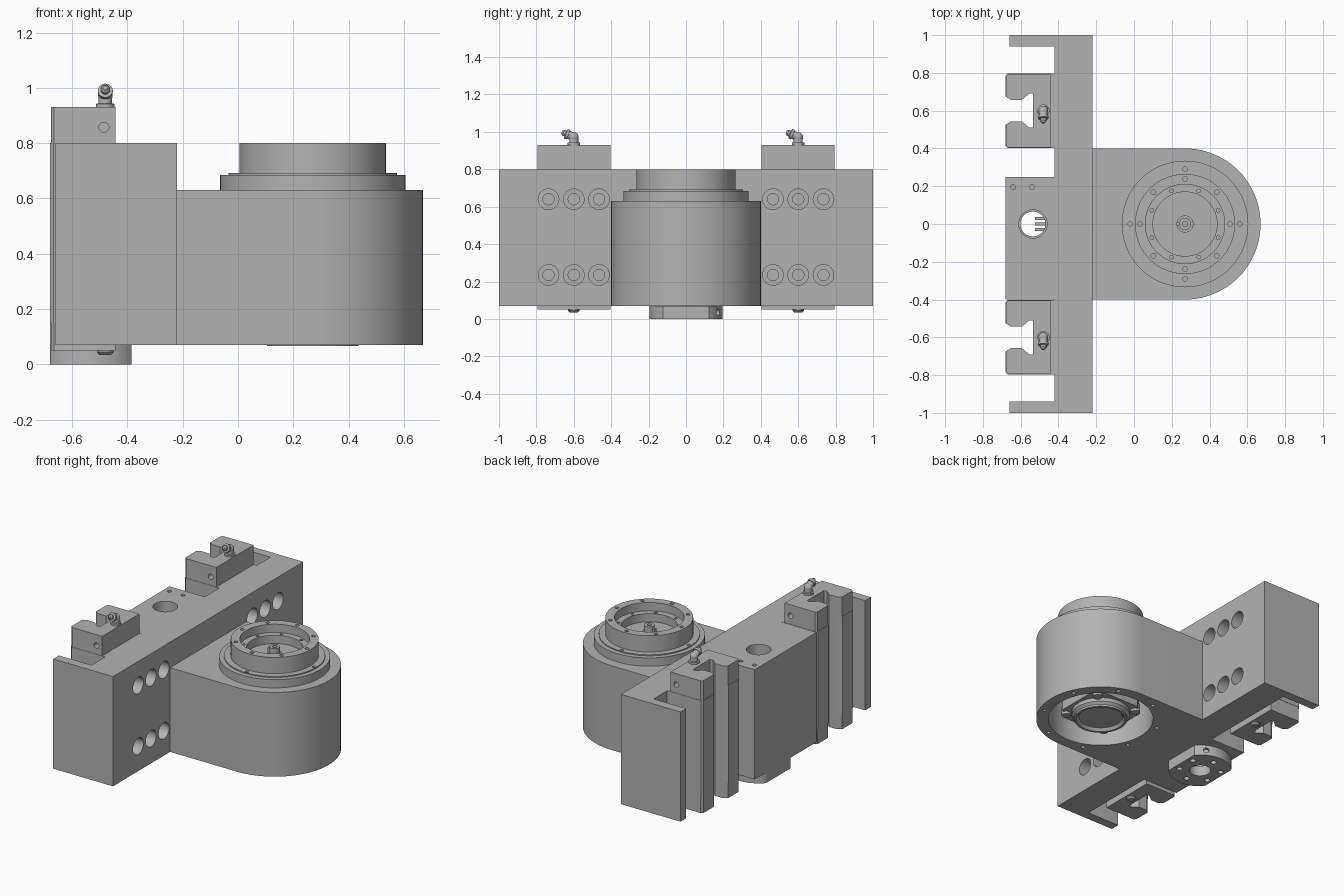
import bpy, bmesh
from math import sin, cos, pi, radians
from mathutils import Matrix, Vector

cube = bpy.data.objects.get("Cube")
if cube:
    bpy.data.objects.remove(cube)

grey = bpy.data.materials.new("machined_grey")
grey.use_nodes = True
colour = (0.45, 0.45, 0.45, 1)
grey.diffuse_color = colour
grey.node_tree.nodes["Principled BSDF"].inputs["Base Color"].default_value = colour


def prism(bm, outline, z0, z1):
    """Extrude an x, y outline between two heights."""
    low = [bm.verts.new((x, y, z0)) for x, y in outline]
    high = [bm.verts.new((x, y, z1)) for x, y in outline]
    bm.faces.new(low)
    bm.faces.new(high)
    for i in range(len(low)):
        j = (i + 1) % len(low)
        bm.faces.new((low[i], low[j], high[j], high[i]))


def box(bm, x0, x1, y0, y1, z0, z1):
    prism(bm, [(x0, y0), (x1, y0), (x1, y1), (x0, y1)], z0, z1)


def lathe(bm, profile, centre, axis=(0, 0, 1), sides=24):
    """Spin a radius, distance profile about an axis and cap both ends."""
    turn = Vector((0, 0, 1)).rotation_difference(Vector(axis)).to_matrix().to_4x4()
    place = Matrix.Translation(centre) @ turn
    rings = [[bm.verts.new(place @ Vector((r * cos(2 * pi * i / sides),
                                           r * sin(2 * pi * i / sides), h)))
              for i in range(sides)] for r, h in profile]
    for a, b in zip(rings, rings[1:]):
        for i in range(sides):
            j = (i + 1) % sides
            bm.faces.new((a[i], a[j], b[j], b[i]))
    bm.faces.new(rings[0])
    bm.faces.new(rings[-1])


def ring_points(centre, radius, count, start=0):
    return [(centre[0] + radius * cos(start + 2 * pi * i / count),
             centre[1] + radius * sin(start + 2 * pi * i / count)) for i in range(count)]


def make(name, bm):
    bmesh.ops.recalc_face_normals(bm, faces=bm.faces)
    mesh = bpy.data.meshes.new(name)
    bm.to_mesh(mesh)
    bm.free()
    mesh.materials.append(grey)
    obj = bpy.data.objects.new(name, mesh)
    bpy.context.collection.objects.link(obj)
    return obj


def finish(name, bm, cuts=None):
    """Create the part, drill its holes and shade it."""
    obj = make(name, bm)
    if cuts:
        cutter = make("cutter", cuts)
        mod = obj.modifiers.new("holes", "BOOLEAN")
        mod.object, mod.operation, mod.solver = cutter, "DIFFERENCE", "EXACT"
        evaluated = obj.evaluated_get(bpy.context.evaluated_depsgraph_get())
        mesh = bpy.data.meshes.new_from_object(evaluated)
        obj.modifiers.clear()
        obj.data = mesh
        bpy.data.objects.remove(cutter)
    bpy.ops.object.select_all(action="DESELECT")
    obj.select_set(True)
    bpy.context.view_layer.objects.active = obj
    bpy.ops.object.shade_smooth_by_angle(angle=radians(30))
    return obj


HUB = (0.27, 0)      # rotary axis
PORT = (-0.535, 0)   # cable port axis
BASE = 0.07          # underside of the housing

# Mounting plate with end flanges and centre boss
bm, cuts = bmesh.new(), bmesh.new()
front, back, edge, boss = -0.22, -0.42, -0.66, -0.68
prism(bm, [(front, -1), (front, 1), (edge, 1), (edge, 0.94), (back, 0.94), (back, 0.25),
           (boss, 0.25), (boss, -0.4), (back, -0.4), (back, -0.94), (edge, -0.94),
           (edge, -1)], BASE, 0.8)
lathe(cuts, [(0.075, -0.1), (0.075, 1)], (*PORT, 0), sides=48)
for x in (-0.64, -0.54):
    lathe(cuts, [(0.013, 0), (0.013, 0.1)], (x, 0.195, 0.74))
for side in (-1, 1):
    for step in (-0.135, 0, 0.135):
        for z in (0.235, 0.64):
            lathe(cuts, [(0.055, -0.05), (0.055, 0.13), (0.03, 0.13), (0.03, 0.3)],
                  (front, side * 0.6 + step, z), (-1, 0, 0), 32)
finish("mounting_plate", bm, cuts)

# Round-ended arm with motor cavity below
bm, cuts = bmesh.new(), bmesh.new()
arc = [(HUB[0] + 0.4 * sin(pi * i / 48), -0.4 * cos(pi * i / 48)) for i in range(49)]
prism(bm, [(front, -0.4)] + arc + [(front, 0.4)], BASE, 0.63)
lathe(cuts, [(0.325, -0.1), (0.325, 0.5)], (*HUB, 0), sides=64)
for x, y in ring_points(HUB, 0.365, 8, pi / 8):
    lathe(cuts, [(0.012, 0), (0.012, 0.1)], (x, y, 0.02))
through = ring_points(HUB, 0.29, 4)
for x, y in through:
    lathe(cuts, [(0.012, 0.45), (0.012, 0.7)], (x, y, 0), sides=16)
finish("arm_housing", bm, cuts)

# Stepped rotary table
bm, cuts = bmesh.new(), bmesh.new()
lathe(bm, [(0.335, 0.63), (0.335, 0.685), (0.305, 0.685), (0.305, 0.692), (0.265, 0.692),
           (0.265, 0.8), (0.21, 0.8), (0.21, 0.745), (0.17, 0.745), (0.17, 0.69)],
      (*HUB, 0), sides=64)
for x, y in through:
    lathe(cuts, [(0.012, 0.6), (0.012, 0.75)], (x, y, 0), sides=16)
for x, y in ring_points(HUB, 0.238, 8):
    lathe(cuts, [(0.012, 0.76), (0.012, 0.85)], (x, y, 0), sides=16)
for x, y in ring_points(HUB, 0.19, 8, radians(22.5)):
    lathe(cuts, [(0.01, 0.71), (0.01, 0.77)], (x, y, 0), sides=16)
finish("rotary_table", bm, cuts)

# Shaft hub and key in the table
bm = bmesh.new()
lathe(bm, [(0.045, 0.69), (0.045, 0.705), (0.032, 0.705), (0.032, 0.75), (0.014, 0.75),
           (0.014, 0.72)], (*HUB, 0))
box(bm, 0.225, 0.245, -0.01, 0.01, 0.69, 0.735)
finish("shaft_hub", bm)

# Motor hanging in the cavity
bm = bmesh.new()
w, c = 0.2, 0.13
motor = [(w, -c), (w, c), (c, w), (-c, w), (-w, c), (-w, -c), (-c, -w), (c, -w)]
prism(bm, [(HUB[0] + x, y) for x, y in motor], 0.12, 0.5)
lathe(bm, [(0.18, 0.12), (0.18, 0.095), (0.165, 0.08), (0.165, 0.067), (0.15, 0.067),
           (0.135, 0.085)], (*HUB, 0), sides=48)
for x, y in ring_points(HUB, 0.215, 4, pi / 4):
    lathe(bm, [(0.03, 0.105), (0.03, 0.16)], (x, y, 0))
finish("motor", bm)

# Flat-sided cable flange under the boss
bm, cuts = bmesh.new(), bmesh.new()
rim = [(PORT[0] + max(-0.145, min(0.15, x)), y) for x, y in ring_points((0, 0), 0.195, 64)]
prism(bm, rim, 0, BASE)
lathe(cuts, [(0.066, -0.1), (0.066, 0.2)], (*PORT, 0), sides=48)
for x, y in ring_points(PORT, 0.13, 6, pi / 6):
    lathe(cuts, [(0.018, -0.05), (0.018, 0.04)], (x, y, 0), sides=20)
lathe(cuts, [(0.018, 0), (0.018, 0.06)], (-0.42, 0.2, 0.035), (-0.6, -0.8, 0))
finish("cable_flange", bm, cuts)

# Contact fingers in the cable port
bm = bmesh.new()
for y in (-0.03, 0, 0.03):
    box(bm, -0.525, -0.455, y - 0.008, y + 0.008, 0.04, 0.06)
finish("port_fingers", bm)

# Rail carriages: half of the rail-gripping section, mirrored about the rail
half = [(-0.68, 0.075), (-0.65, 0.057), (-0.593, 0.057), (-0.555, 0.09), (-0.534, 0.09)]


def carriage(bm, yc, back_x, width, inset, z0, z1):
    side = [(-0.68 + inset, width - 0.012), (-0.668 + inset, width), (back_x, width)]
    slot = [(x + (inset if i == 0 else 0), y) for i, (x, y) in enumerate(half)]
    loop = side[::-1] + slot
    loop += [(x, -y) for x, y in reversed(loop)]
    prism(bm, [(x, yc + y) for x, y in loop], z0, z1)


for tag, yc in (("right", -0.6), ("left", 0.6)):
    bm = bmesh.new()
    carriage(bm, yc, back, 0.197, 0, 0.15, 0.8)
    finish(tag + "_carriage", bm)

    # End caps with side ports
    bm, cuts = bmesh.new(), bmesh.new()
    carriage(bm, yc, -0.443, 0.195, 0.003, 0.8, 0.93)
    carriage(bm, yc, -0.443, 0.195, 0.003, 0.05, 0.15)
    for side in (-1, 1):
        lathe(cuts, [(0.018, 0), (0.018, 0.06)], (-0.485, yc + side * 0.21, 0.857),
              (0, -side, 0))
    finish(tag + "_end_caps", bm, cuts)

    # Elbow grease fitting above, plug below
    bm = bmesh.new()
    x = -0.48
    lathe(bm, [(0.033, 0), (0.033, 0.012), (0.024, 0.014), (0.024, 0.045), (0.02, 0.055)],
          (x, yc, 0.93))
    bmesh.ops.create_uvsphere(bm, u_segments=20, v_segments=12, radius=0.026,
                              matrix=Matrix.Translation((x, yc, 0.972)))
    lathe(bm, [(0.022, 0), (0.022, 0.03), (0.027, 0.031), (0.027, 0.045), (0.016, 0.048),
               (0.016, 0.06), (0.008, 0.07)], (x, yc, 0.973), (0, -0.92, 0.38))
    lathe(bm, [(0.03, 0), (0.03, 0.006), (0.02, 0.016)], (x, yc, 0.05), (0, 0, -1))
    finish(tag + "_grease_fitting", bm)
